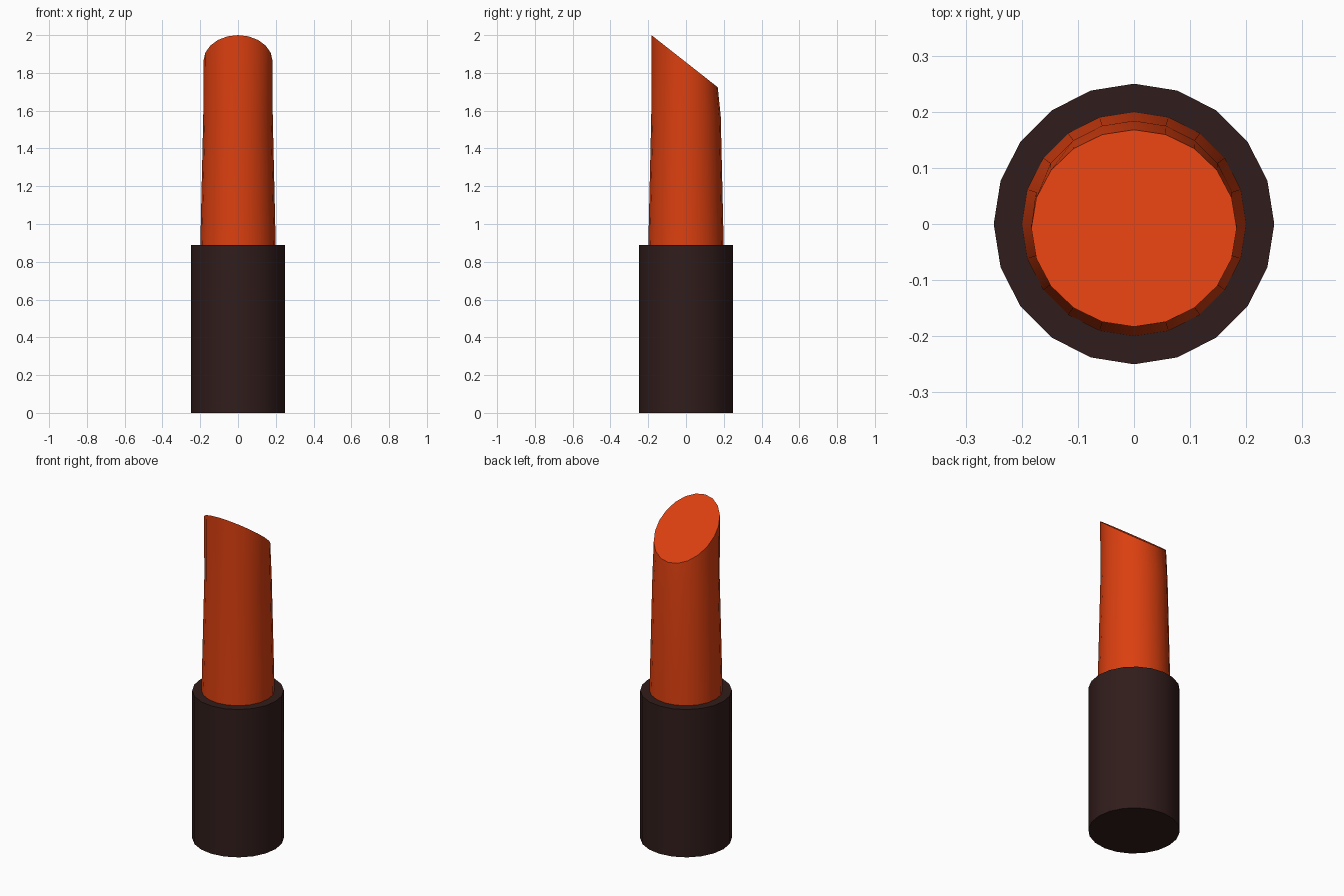
import bpy, bmesh
from math import sin, cos, pi, radians

if "Cube" in bpy.data.objects:
    bpy.data.objects.remove(bpy.data.objects["Cube"])

SIDES = 20


def material(name, rgb):
    m = bpy.data.materials.new(name)
    m.diffuse_color = (*rgb, 1)
    m.use_nodes = True
    m.node_tree.nodes["Principled BSDF"].inputs["Base Color"].default_value = m.diffuse_color
    return m


def loft(name, rings, mat):
    """Skin a closed solid through rings of (rx, ry, centre_y, z, slope_dz)."""
    bm = bmesh.new()
    loops = []
    for rx, ry, cy, z, dz in rings:
        loops.append([bm.verts.new((rx * cos(a), cy + ry * sin(a), z - dz * sin(a)))
                      for a in (2 * pi * i / SIDES for i in range(SIDES))])
    for lo, hi in zip(loops, loops[1:]):
        for i in range(SIDES):
            j = (i + 1) % SIDES
            bm.faces.new((lo[i], lo[j], hi[j], hi[i]))
    bm.faces.new(loops[0][::-1])
    bm.faces.new(loops[-1])
    me = bpy.data.meshes.new(name)
    bm.to_mesh(me)
    bm.free()
    ob = bpy.data.objects.new(name, me)
    bpy.context.collection.objects.link(ob)
    me.materials.append(mat)
    bpy.ops.object.select_all(action='DESELECT')
    ob.select_set(True)
    bpy.context.view_layer.objects.active = ob
    bpy.ops.object.shade_smooth_by_angle(angle=radians(30))
    return ob


# dark holder tube
loft("case", [(0.25, 0.25, 0, 0, 0), (0.25, 0.25, 0, 0.89, 0)],
     material("dark_brown", (0.03, 0.012, 0.011)))

# tapered colour stick with a slanted cut, high at the front
loft("lipstick", [(0.2, 0.2, 0, 0.87, 0),
                  (0.184, 0.184, 0, 1.57, 0),
                  (0.183, 0.1755, -0.0075, 1.862, 0.138)],
     material("orange_red", (0.71, 0.05, 0.005)))
